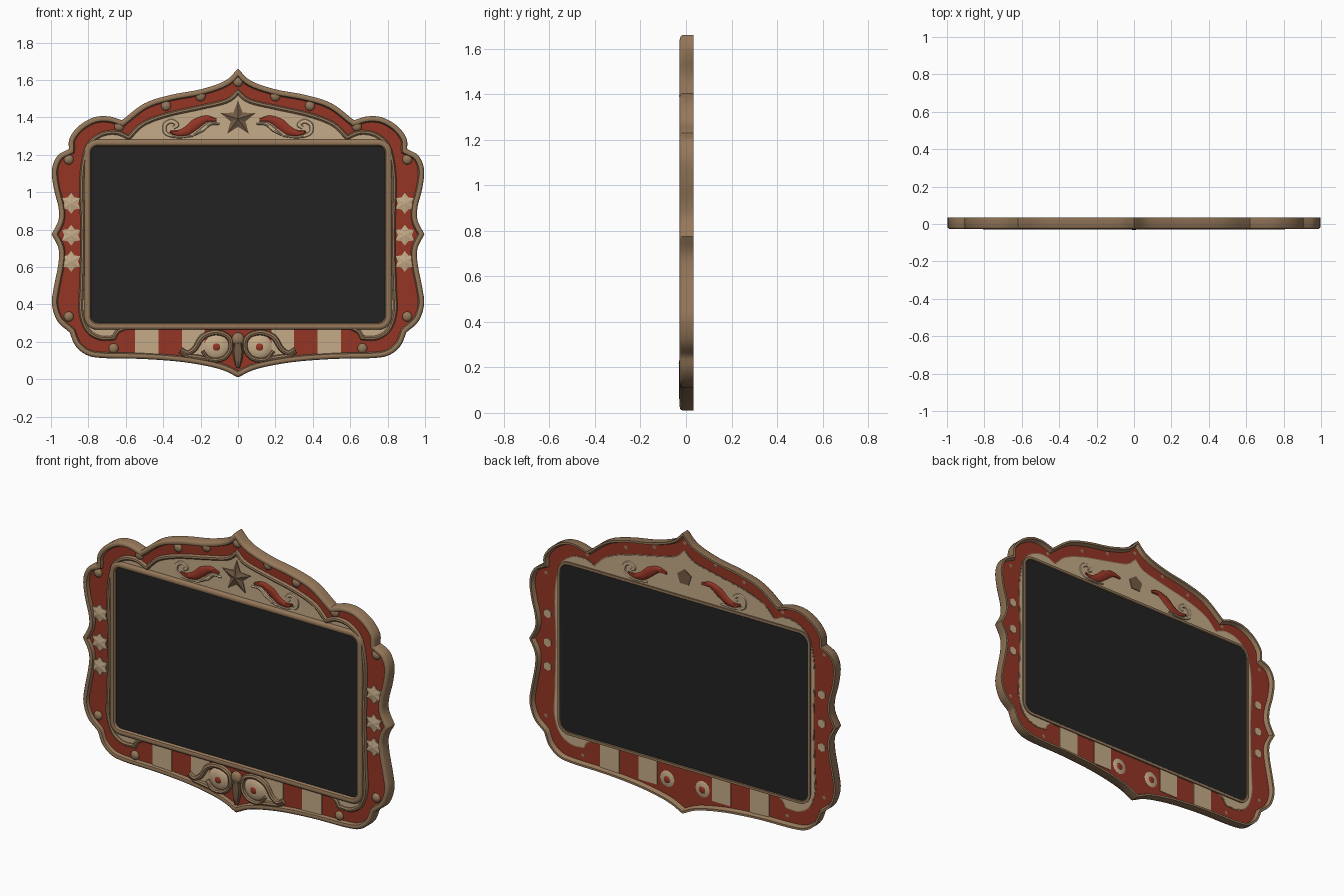
import bpy, bmesh, math
from mathutils import Vector

if "Cube" in bpy.data.objects:
    bpy.data.objects.remove(bpy.data.objects["Cube"])


def material(name, rgb):
    m = bpy.data.materials.new(name)
    m.use_nodes = True
    m.diffuse_color = (*rgb, 1)
    bsdf = m.node_tree.nodes["Principled BSDF"]
    bsdf.inputs["Base Color"].default_value = (*rgb, 1)
    bsdf.inputs["Roughness"].default_value = 0.8
    return m


RED = material("barn red", (0.30, 0.036, 0.018))
CREAM = material("aged cream", (0.56, 0.41, 0.25))
TAN = material("worn tan", (0.30, 0.185, 0.10))
BRONZE = material("dark bronze", (0.17, 0.105, 0.06))
BLACK = material("slate black", (0.016, 0.016, 0.016))


def finish(bm, name, mat, smooth=True):
    bmesh.ops.recalc_face_normals(bm, faces=bm.faces)
    me = bpy.data.meshes.new(name)
    bm.to_mesh(me)
    bm.free()
    me.materials.append(mat)
    ob = bpy.data.objects.new(name, me)
    bpy.context.collection.objects.link(ob)
    if smooth:
        bpy.ops.object.select_all(action="DESELECT")
        ob.select_set(True)
        bpy.context.view_layer.objects.active = ob
        bpy.ops.object.shade_smooth_by_angle(angle=math.radians(40))
    return ob


def spline(pts, steps=5):
    """Smooth run through the points, ends included."""
    p = [Vector(q) for q in pts]
    p = [2 * p[0] - p[1]] + p + [2 * p[-1] - p[-2]]
    out = []
    for a, b, c, d in zip(p, p[1:], p[2:], p[3:]):
        for i in range(steps):
            t = i / steps
            out.append(0.5 * (2 * b + (c - a) * t + (2 * a - 5 * b + 4 * c - d) * t * t
                              + (3 * b - a - 3 * c + d) * t ** 3))
    return out + [p[-2]]


def mirrored_loop(runs):
    """Clockwise closed outline from right-half runs that meet at corners."""
    half = []
    for run in runs:
        half += spline(run)[1 if half else 0:]
    return half + [Vector((-q.x, q.y)) for q in half[-2:0:-1]]


def rounded_rect(hx, z0, z1, r, n=6):
    out = []
    for cx, cz, start in ((hx - r, z1 - r, 90), (hx - r, z0 + r, 0),
                          (r - hx, z0 + r, -90), (r - hx, z1 - r, 180)):
        for i in range(n + 1):
            a = math.radians(start - 90 * i / n)
            out.append(Vector((cx + r * math.cos(a), cz + r * math.sin(a))))
    return out


def inset(loop, d):
    out = []
    for i, p in enumerate(loop):
        u = (p - loop[i - 1]).normalized()
        v = (loop[(i + 1) % len(loop)] - p).normalized()
        n = Vector((u.y + v.y, -u.x - v.x)).normalized()
        out.append(p + n * d / max(0.5, n.dot(Vector((u.y, -u.x)))))
    return out


def plate(name, loop, y0, y1, mat):
    bm = bmesh.new()
    a = [bm.verts.new((p.x, y0, p.y)) for p in loop]
    b = [bm.verts.new((p.x, y1, p.y)) for p in loop]
    bm.faces.new(a)
    bm.faces.new(b[::-1])
    for i in range(len(a)):
        bm.faces.new((a[i - 1], a[i], b[i], b[i - 1]))
    return finish(bm, name, mat)


def moulding(name, loop, profile, mat):
    """Sweep a closed (inset, y) profile round the loop."""
    bm = bmesh.new()
    rings = [[bm.verts.new((p.x, y, p.y)) for p in inset(loop, d)] for d, y in profile]
    for j, r in enumerate(rings):
        for i in range(len(r)):
            bm.faces.new((rings[j - 1][i - 1], rings[j - 1][i], r[i], r[i - 1]))
    return finish(bm, name, mat)


def stud(name, x, z, r, y=-0.006, depth=0.018, mat=TAN):
    bm = bmesh.new()
    bmesh.ops.create_uvsphere(bm, u_segments=14, v_segments=8, radius=r)
    for v in bm.verts:
        v.co = Vector((x + v.co.x, y + v.co.y * depth / r, z + v.co.z))
    return finish(bm, name, mat)


def star(name, x, z, r, ratio, n, y0, y1, mat, ridge=0.0):
    bm = bmesh.new()
    ring = []
    for i in range(2 * n):
        a, k = math.pi * i / n, r * (ratio if i % 2 else 1)
        ring.append((x + k * math.sin(a), z + k * math.cos(a)))
    front = [bm.verts.new((p, y0, q)) for p, q in ring]
    back = [bm.verts.new((p, y1, q)) for p, q in ring]
    tip = bm.verts.new((x, y0 - ridge, z))
    bm.faces.new(back)
    for i in range(2 * n):
        bm.faces.new((front[i - 1], front[i], tip))
        bm.faces.new((front[i - 1], front[i], back[i], back[i - 1]))
    return finish(bm, name, mat, smooth=False)


def stroke(name, pts, radii, y, depth, mat, sides=8):
    """Tapered, flattened bead along a smooth path."""
    path = spline(pts)
    bm = bmesh.new()
    rings = []
    for i, p in enumerate(path):
        t = (path[min(i + 1, len(path) - 1)] - path[max(i - 1, 0)]).normalized()
        f = i / (len(path) - 1) * (len(radii) - 1)
        k = min(int(f), len(radii) - 2)
        r = radii[k] + (radii[k + 1] - radii[k]) * (f - k)
        ring = []
        for s in range(sides):
            a = 2 * math.pi * s / sides
            q = p + Vector((-t.y, t.x)) * r * math.cos(a)
            ring.append(bm.verts.new((q.x, y + depth * math.sin(a), q.y)))
        rings.append(ring)
    for a, b in zip(rings, rings[1:]):
        for s in range(sides):
            bm.faces.new((a[s - 1], a[s], b[s], b[s - 1]))
    bm.faces.new(rings[0])
    bm.faces.new(rings[-1])
    return finish(bm, name, mat)


# Outer silhouette and inner panel outline, right half from top to bottom
outer = mirrored_loop([
    [(0, 1.66), (0.07, 1.595), (0.2, 1.55), (0.36, 1.52), (0.5, 1.475), (0.62, 1.385)],
    [(0.62, 1.385), (0.69, 1.405), (0.77, 1.40), (0.85, 1.355), (0.9, 1.29), (0.905, 1.23)],
    [(0.905, 1.23), (0.965, 1.195), (0.995, 1.12), (0.985, 1.02), (0.96, 0.92),
     (0.96, 0.85), (0.997, 0.775)],
    [(0.997, 0.775), (0.96, 0.70), (0.96, 0.62), (0.985, 0.49), (0.995, 0.40),
     (0.965, 0.31), (0.9, 0.25)],
    [(0.9, 0.25), (0.87, 0.18), (0.81, 0.13), (0.72, 0.113), (0.5, 0.108),
     (0.28, 0.09), (0.1, 0.055), (0, 0.01)]])
panel = mirrored_loop([
    [(0, 1.545), (0.06, 1.495), (0.2, 1.46), (0.38, 1.42), (0.51, 1.37), (0.585, 1.30)],
    [(0.585, 1.30), (0.65, 1.325), (0.73, 1.315), (0.80, 1.26), (0.83, 1.17),
     (0.842, 1.03), (0.835, 0.78), (0.842, 0.5), (0.845, 0.36), (0.81, 0.26),
     (0.74, 0.215), (0.66, 0.215)],
    [(0.66, 0.215), (0.64, 0.25), (0.6, 0.272)],
    [(0.6, 0.272), (0.3, 0.272), (0, 0.272)]])
opening = rounded_rect(0.822, 0.265, 1.282, 0.07)

plate("red_backing", inset(outer, 0.012), -0.006, 0.010, RED)
plate("cream_panel", panel, -0.010, 0.013, CREAM)
plate("blackboard", inset(opening, 0.012), -0.013, 0.016, BLACK)
moulding("outer_rim", outer, [(0, 0.034), (0, -0.016), (0.006, -0.025), (0.016, -0.028),
                              (0.026, -0.024), (0.033, -0.004), (0.022, 0.008),
                              (0.012, 0.034)], TAN)
moulding("panel_trim", panel, [(-0.006, 0.012), (-0.006, -0.012), (0, -0.021),
                               (0.01, -0.023), (0.018, -0.016), (0.02, 0.012)], TAN)
moulding("blackboard_frame", opening, [(0, 0.02), (0, -0.018), (0.006, -0.026), (0.018, -0.029),
                                       (0.030, -0.025), (0.038, -0.010), (0.022, 0.010),
                                       (0.014, 0.02)], TAN)

# Star crest, with its plain boss behind
star("crest_star", 0, 1.392, 0.098, 0.43, 5, -0.014, 0.012, BRONZE, ridge=0.016)
star("crest_star_back", 0, 1.392, 0.048, 0.81, 5, 0.012, 0.017, BRONZE)

stud("top_stud", 0, 1.59, 0.027)
for side, s in (("left", 1), ("right", -1)):
    # Round studs along the red border
    for i, (x, z) in enumerate([(0.2, 1.513), (0.385, 1.462), (0.635, 1.352),
                                (0.905, 1.175), (0.905, 0.335), (0.665, 0.165)]):
        stud(f"{side}_stud_{i}", s * x, z, 0.027)
    # Cream side stars, showing as small dots behind
    for i, z in enumerate((0.94, 0.77, 0.63)):
        star(f"{side}_side_star_{i}", s * 0.892, z, 0.056, 0.66, 6, -0.013, 0.006, CREAM, 0.007)
        star(f"{side}_side_star_back_{i}", s * 0.892, z, 0.026, 0.87, 6, 0.008, 0.014, CREAM)
    # Cream stripes under the blackboard
    for i, (x0, x1) in enumerate(((0.18, 0.30), (0.425, 0.55))):
        quad = [Vector((s * x, z)) for x, z in
                ((x0, 0.275), (x1, 0.275), (x1, 0.125), (x0, 0.125))]
        plate(f"{side}_stripe_{i}", quad, -0.010, 0.014, CREAM)

    def path(*pts):
        return [(s * x, z) for x, z in pts]

    # Painted flourish beside the star, standing proud front and back
    for face, y in (("front", -0.010), ("back", 0.013)):
        stroke(f"{side}_flourish_{face}", path((0.115, 1.385), (0.17, 1.392), (0.225, 1.365),
               (0.27, 1.33), (0.32, 1.315), (0.365, 1.325)),
               [0.008, 0.018, 0.028, 0.024, 0.016, 0.006], y, 0.009, RED)
        stroke(f"{side}_flourish_curl_{face}", path((0.24, 1.30), (0.32, 1.295), (0.385, 1.315),
               (0.39, 1.36), (0.355, 1.38), (0.325, 1.36), (0.345, 1.345)),
               [0.004, 0.009, 0.012, 0.012, 0.009], y, 0.008, CREAM)
    stroke(f"{side}_flourish_bead", path((0.10, 1.365), (0.15, 1.365), (0.19, 1.335),
           (0.235, 1.305)), [0.004, 0.010, 0.012, 0.005], -0.010, 0.010, CREAM)

    # Scrollwork at the bottom centre
    stud(f"{side}_scroll_disc", s * 0.115, 0.175, 0.068, -0.004, 0.020, CREAM)
    stud(f"{side}_scroll_eye", s * 0.115, 0.172, 0.024, -0.016, 0.012, RED)
    stud(f"{side}_scroll_eye_back", s * 0.115, 0.172, 0.022, 0.012, 0.007, RED)
    stroke(f"{side}_scroll", path((0.305, 0.16), (0.27, 0.14), (0.23, 0.165), (0.19, 0.225),
           (0.12, 0.25), (0.05, 0.225), (0.04, 0.16), (0.08, 0.11), (0.15, 0.105),
           (0.19, 0.15)), [0.012, 0.014, 0.016, 0.014, 0.013, 0.012, 0.009],
           -0.012, 0.017, TAN)
    stroke(f"{side}_scroll_tail", path((0.15, 0.105), (0.21, 0.115), (0.27, 0.125),
           (0.31, 0.15)), [0.008, 0.016, 0.014, 0.010], -0.010, 0.015, TAN)
stud("scroll_knot", 0, 0.215, 0.035, -0.012, 0.020, TAN)
stroke("scroll_drop", [(0, 0.2), (0, 0.15), (0, 0.10), (0, 0.06)],
       [0.018, 0.03, 0.022, 0.008], -0.010, 0.020, BRONZE)
